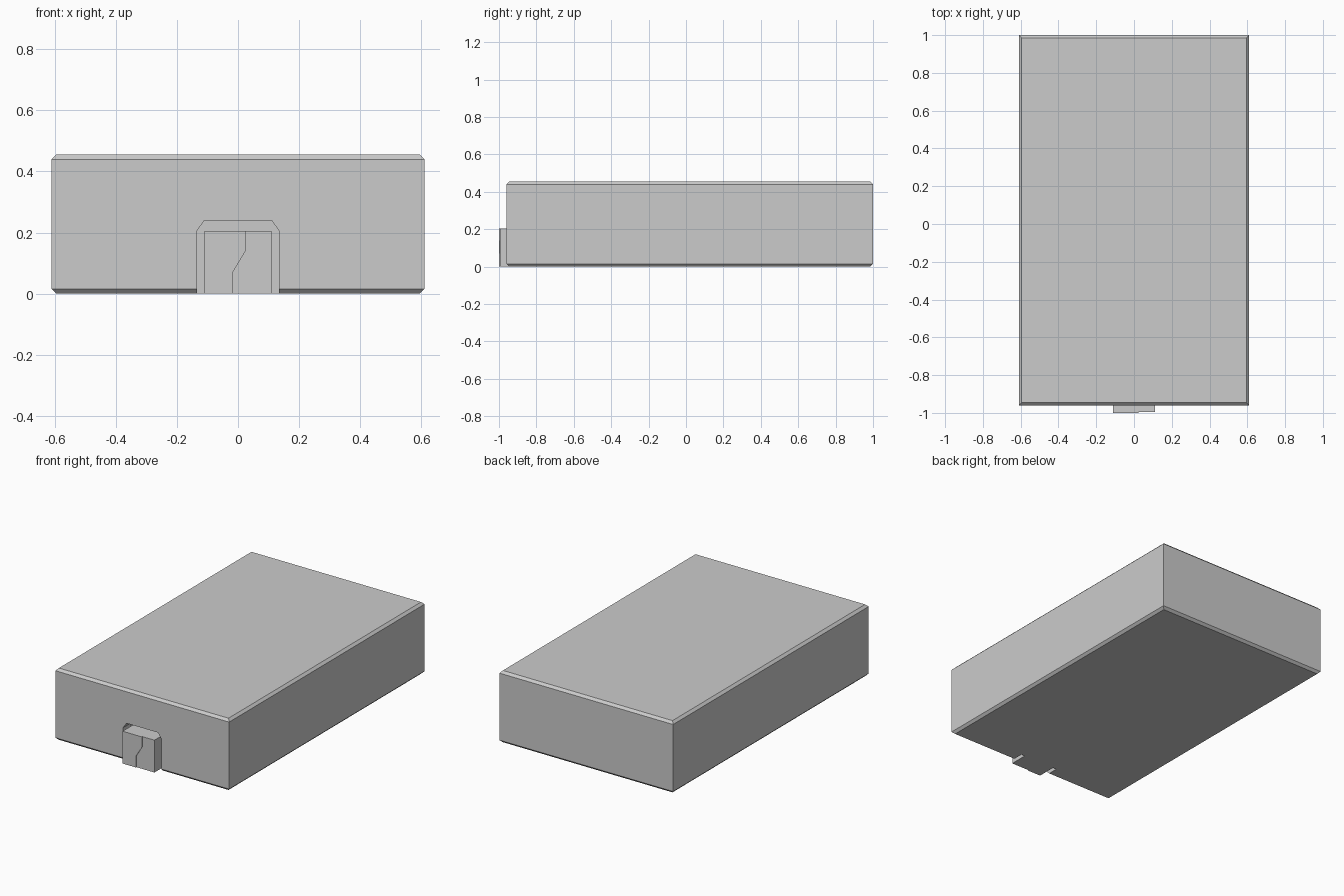
import bpy, bmesh

if "Cube" in bpy.data.objects:
    bpy.data.objects.remove(bpy.data.objects["Cube"])


def make_object(name, bm):
    bmesh.ops.recalc_face_normals(bm, faces=bm.faces)
    mesh = bpy.data.meshes.new(name)
    bm.to_mesh(mesh)
    bm.free()
    obj = bpy.data.objects.new(name, mesh)
    bpy.context.collection.objects.link(obj)
    return obj


def front_prism(name, profile, y0, y1):
    """Extrude an x-z outline from y0 back to y1."""
    bm = bmesh.new()
    face = bm.faces.new([bm.verts.new((x, y0, z)) for x, z in profile])
    new = bmesh.ops.extrude_face_region(bm, geom=[face])["geom"]
    verts = [v for v in new if isinstance(v, bmesh.types.BMVert)]
    bmesh.ops.translate(bm, verts=verts, vec=(0, y1 - y0, 0))
    return make_object(name, bm)


# Main body: stacked rectangles give the chamfered top and bottom rims
X, Y0, Y1, H, C = 0.61, -0.96, 1.0, 0.455, 0.015
bm = bmesh.new()
rings = []
for z, i in ((0, C), (C, 0), (H - C, 0), (H, C)):
    rings.append([bm.verts.new(p) for p in (
        (-X + i, Y0 + i, z), (X - i, Y0 + i, z),
        (X - i, Y1 - i, z), (-X + i, Y1 - i, z))])
for a, b in zip(rings, rings[1:]):
    for k in range(4):
        n = (k + 1) % 4
        bm.faces.new((a[k], a[n], b[n], b[k]))
bm.faces.new(rings[0])
bm.faces.new(rings[-1])
body = make_object("body", bm)

# Recess in the front wall, open at the bottom
BACK = -0.88
opening = [(-0.135, -0.05), (0.135, -0.05), (0.135, 0.205),
           (0.11, 0.24), (-0.11, 0.24), (-0.135, 0.205)]
cutter = front_prism("recess_cutter", opening, -1.1, BACK)
cutter.hide_render = True
cutter.hide_viewport = True
cut = body.modifiers.new("recess", "BOOLEAN")
cut.operation = "DIFFERENCE"
cut.solver = "EXACT"
cut.object = cutter

# Latch tab in two halves with a slight step along a zigzag seam
seam = [(-0.017, 0), (-0.017, 0.07), (0.025, 0.14), (0.025, 0.205)]
front_prism("latch_left", [(-0.11, 0)] + seam + [(-0.11, 0.205)], -1.0, BACK)
front_prism("latch_right", [(0.11, 0)] + seam + [(0.11, 0.205)], -0.995, BACK)
